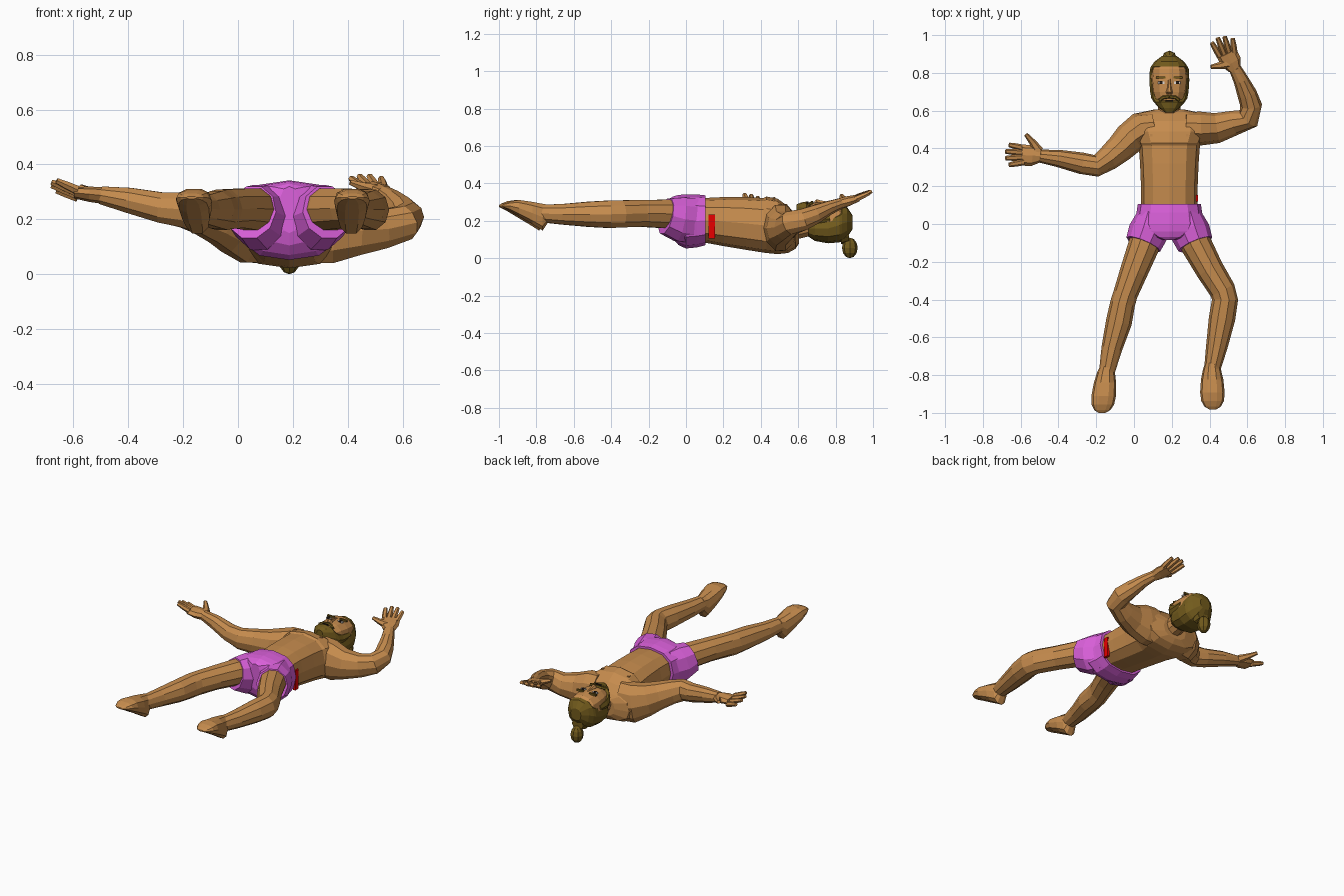
import bpy, bmesh
from math import sin, cos, pi
from mathutils import Vector as V

CX = 0.187  # body midline


def material(name, rgb):
    m = bpy.data.materials.new(name)
    m.diffuse_color = (*rgb, 1)
    return m


SKIN = material("skin", (0.56, 0.26, 0.075))
PINK = material("shorts_fabric", (0.72, 0.12, 0.72))
HAIR = material("hair", (0.17, 0.105, 0.012))
DARK = material("dark", (0.02, 0.012, 0.008))
WHITE = material("eye_white", (0.75, 0.7, 0.65))
RED = material("red", (0.8, 0.0, 0.0))


def finish(name, bm, mat):
    bmesh.ops.recalc_face_normals(bm, faces=bm.faces)
    me = bpy.data.meshes.new(name)
    bm.to_mesh(me)
    bm.free()
    me.materials.append(mat)
    ob = bpy.data.objects.new(name, me)
    bpy.context.collection.objects.link(ob)
    return ob


def loft(name, rings, mat, n=8, axis=None, p=1.0):
    """Tube through rings (x, y, z, half width, half height)."""
    bm = bmesh.new()
    pts = [V(r[:3]) for r in rings]
    loops = []
    for i, r in enumerate(rings):
        t = V(axis) if axis else pts[min(i + 1, len(pts) - 1)] - pts[max(i - 1, 0)]
        side = t.cross(V((0, 0, 1))).normalized()
        up = side.cross(t).normalized()
        loop = []
        for k in range(n):
            c, s = cos(2 * pi * k / n), sin(2 * pi * k / n)
            c = (1 if c > 0 else -1) * abs(c) ** p
            s = (1 if s > 0 else -1) * abs(s) ** p
            loop.append(bm.verts.new(pts[i] + side * c * r[3] + up * s * r[4]))
        loops.append(loop)
    for a, b in zip(loops, loops[1:]):
        for k in range(n):
            bm.faces.new((a[k], a[(k + 1) % n], b[(k + 1) % n], b[k]))
    bm.faces.new(loops[0])
    bm.faces.new(loops[-1])
    return finish(name, bm, mat)


def body(name, profile, mat, n=12, p=0.8):
    """Loft along y on the midline from (y, z low, z high, half width)."""
    return loft(name, [(CX, y, (a + b) / 2, w, (b - a) / 2) for y, a, b, w in profile],
                mat, n, (0, 1, 0), p)


def box(name, loc, size, mat):
    bm = bmesh.new()
    bmesh.ops.create_cube(bm, size=1)
    for v in bm.verts:
        v.co = V(loc) + V([c * s for c, s in zip(v.co, size)])
    return finish(name, bm, mat)


# Torso and neck
body("torso", [(0.04, .085, .32, .145), (0.12, .08, .323, .150), (0.20, .065, .327, .150),
               (0.32, .045, .327, .155), (0.415, .030, .322, .162), (0.43, .028, .330, .170),
               (0.49, .022, .318, .196), (0.545, .028, .278, .200), (0.585, .050, .228, .180),
               (0.605, .080, .200, .085)], SKIN)
body("neck", [(0.55, .07, .23, .085), (0.60, .10, .225, .060), (0.68, .12, .24, .058)], SKIN, 10, 1)

# Shorts: seat, then two flared legs with hems slanting down to the inside
body("shorts_seat", [(0.105, .070, .336, .167), (0.06, .058, .341, .174), (0.0, .052, .342, .188),
                     (-0.04, .070, .338, .165), (-0.07, .105, .330, .095), (-0.085, .15, .32, .035)], PINK)
for s in (-1, 1):
    loft("shorts_leg", [(CX + s * .090, 0.05, .20, .080, .125), (CX + s * .107, -.035, .208, .108, .124),
                        (CX + s * .138, -.108, .226, .097, .101)], PINK, 10)
# Red side tab, almost flush with the waist
box("waist_tab", (CX + .143, .137, .17), (.016, .035, .13), RED)

# Legs: path with half widths
legs = {
    "left": [(.085, -.02, .23, .085, .085), (.050, -.12, .237, .083, .080), (.000, -.25, .24, .074, .075),
             (-.045, -.37, .237, .065, .076), (-.060, -.42, .235, .066, .077), (-.080, -.52, .235, .069, .071),
             (-.118, -.66, .235, .055, .058), (-.145, -.79, .24, .041, .048)],
    "right": [(.290, -.02, .23, .085, .085), (.330, -.11, .237, .083, .080), (.400, -.24, .24, .075, .075),
              (.468, -.35, .237, .070, .076), (.482, -.40, .235, .069, .077), (.466, -.50, .235, .070, .071),
              (.438, -.65, .235, .057, .058), (.412, -.78, .24, .042, .048)],
}
foot = [(-.755, .19, .288, .036), (-.785, .145, .294, .047), (-.84, .180, .304, .059),
        (-.91, .222, .313, .065), (-.955, .250, .306, .060), (-.985, .266, .294, .043), (-1.0, .274, .284, .018)]
for side, path in legs.items():
    loft(side + "_leg", path, SKIN, 10)
    x0, dx, dy = (-.145, -.10, 0) if side == "left" else (.412, .02, .018)
    loft(side + "_foot", [(x0 + dx * (-.755 - y) * -1 * (-1), y + dy, (a + b) / 2, w, (b - a) / 2)
                          for y, a, b, w in foot], SKIN, 10, (0, -1, 0), 0.8)

# Arms
loft("left_arm", [(.11, .515, .165, .080, .130), (.035, .500, .165, .092, .130), (-.025, .452, .182, .085, .108),
                  (-.075, .400, .200, .076, .090), (-.14, .345, .222, .065, .076), (-.20, .308, .235, .058, .068),
                  (-.28, .322, .243, .057, .058), (-.40, .347, .270, .046, .048), (-.50, .360, .288, .034, .034)],
     SKIN, 10)
loft("right_arm", [(.27, .51, .165, .082, .130), (.35, .505, .162, .090, .128), (.44, .508, .160, .080, .095),
                   (.53, .535, .165, .066, .074), (.607, .560, .188, .062, .066), (.620, .630, .208, .058, .060),
                   (.598, .690, .235, .052, .052), (.565, .765, .270, .040, .038), (.534, .825, .292, .033, .030)],
     SKIN, 10)


# Hands: palm, four spread fingers and a thumb
def hand(name, wrist, knuckle, tip, spread, thumb):
    w, k, t, s = V(wrist), V(knuckle), V(tip), V(spread).normalized()
    d = (t - k).normalized()
    loft(name + "_palm", [(*w, .034, .030), (*w.lerp(k, .45), .055, .028), (*k, .056, .021)], SKIN)
    for i in range(4):
        f = (i - 1.5) / 1.5
        a = k + s * f * .040 - d * .01
        b = t + s * f * .056 + d * .03 * (.75 - abs(f))
        loft(name + "_finger", [(*a, .017, .018), (*a.lerp(b, .55), .016, .015), (*b, .012, .011)], SKIN, 6)
    r = (.028, .019, .011)
    loft(name + "_thumb", [(*q, r[i], r[i] * .9) for i, q in enumerate(thumb)], SKIN, 6)


hand("left_hand", (-.495, .36, .287), (-.595, .365, .297), (-.668, .366, .325), (0, 1, -.35),
     [(-.505, .385, .29), (-.535, .43, .30), (-.572, .474, .318)])
hand("right_hand", (.533, .82, .290), (.490, .905, .318), (.465, .977, .352), (1, .2, 0),
     [(.50, .85, .305), (.452, .838, .32), (.408, .832, .335)])

# Head, hair and beard
body("head", [(0.61, .20, .276, .040), (0.65, .15, .292, .075), (0.70, .12, .300, .092),
              (0.76, .10, .300, .098), (0.82, .10, .292, .094), (0.86, .13, .255, .070)], SKIN, 12, 0.85)
body("hair", [(0.655, .115, .205, .075), (0.69, .092, .225, .100), (0.76, .080, .238, .106),
              (0.82, .085, .268, .103), (0.835, .090, .280, .096), (0.86, .110, .275, .078),
              (0.89, .155, .230, .038)], HAIR, 12, 0.85)
body("beard", [(0.590, .235, .287, .022), (0.615, .185, .298, .055), (0.645, .160, .303, .082),
               (0.665, .155, .275, .095), (0.70, .160, .255, .102), (0.77, .180, .240, .106)], HAIR, 12, 0.85)

# Hair bun hanging behind the head
bm = bmesh.new()
bmesh.ops.create_uvsphere(bm, u_segments=8, v_segments=6, radius=1)
for v in bm.verts:
    v.co = V((CX + v.co.x * .040, .876 + v.co.y * .042, .055 + v.co.z * .055))
finish("hair_bun", bm, HAIR)
body("bun_base", [(0.83, .075, .13, .05), (0.872, .085, .15, .042)], HAIR, 8, 1)

# Face
loft("nose", [(CX, .768, .292, .008, .010), (CX, .72, .298, .011, .013), (CX, .698, .300, .018, .018),
              (CX, .687, .297, .014, .008)], SKIN, 6, (0, -1, 0))
box("mouth", (CX, .652, .299), (.040, .008, .01), DARK)
for s in (-1, 1):
    box("eye", (CX + s * .043, .748, .293), (.034, .014, .010), WHITE)
    box("iris", (CX + s * .043, .748, .294), (.016, .016, .012), DARK)
    box("eyebrow", (CX + s * .046, .776, .294), (.050, .012, .012), HAIR)
    loft("moustache", [(CX, .674, .298, .009, .009), (CX + s * .032, .670, .293, .010, .010),
                       (CX + s * .052, .655, .286, .009, .010)], HAIR, 6)
    box("nipple", (CX + s * .095, 0.47, .306), (.014, .014, .014), SKIN)
